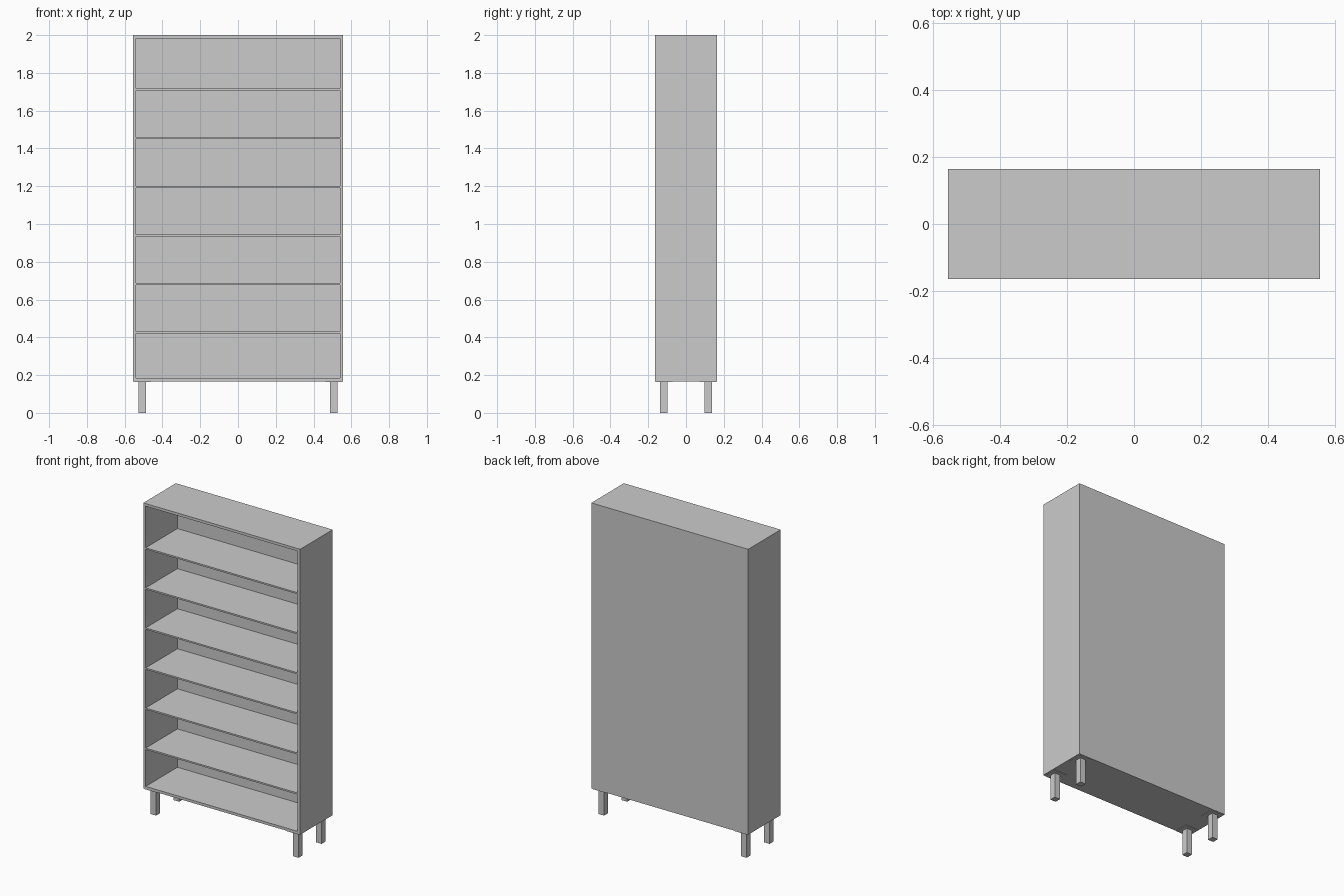
import bpy

if "Cube" in bpy.data.objects:
    bpy.data.objects.remove(bpy.data.objects["Cube"])

W, D = 0.557, 0.165        # half width, half depth
Z0, Z1 = 0.167, 2.0        # carcass bottom and top
T = 0.017                  # carcass board thickness
BACK = 0.008               # back panel thickness


def box(name, x, y, z):
    """Box from (min, max) ranges on each axis."""
    bpy.ops.mesh.primitive_cube_add(
        size=1, location=[(a + b) / 2 for a, b in (x, y, z)])
    o = bpy.context.object
    o.name = name
    o.scale = [b - a for a, b in (x, y, z)]
    bpy.ops.object.transform_apply(location=False, rotation=False, scale=True)
    return o


# Carcass
depth = (-D, D - BACK)
box("left_side", (-W, -W + T), depth, (Z0, Z1))
box("right_side", (W - T, W), depth, (Z0, Z1))
box("top_board", (-W + T, W - T), depth, (Z1 - T, Z1))
box("bottom_board", (-W + T, W - T), depth, (Z0, Z0 + T))
box("back_panel", (-W, W), (D - BACK, D), (Z0, Z1))

# Six evenly spaced shelves
for i in range(6):
    z = 0.420 + i * 0.2573
    box(f"shelf_{i + 1}", (-W + T, W - T), depth, (z, z + 0.01))

# Square legs with thin mounting plates
for sx, side in ((-1, "left"), (1, "right")):
    for sy, end in ((-1, "front"), (1, "back")):
        x, y = sx * 0.506, sy * 0.117
        r, p = 0.020, 0.045
        box(f"{end}_{side}_leg", (x - r, x + r), (y - r, y + r), (0, Z0 - 0.004))
        box(f"{end}_{side}_leg_plate", (x - p, x + p), (y - p, y + p), (Z0 - 0.004, Z0))
